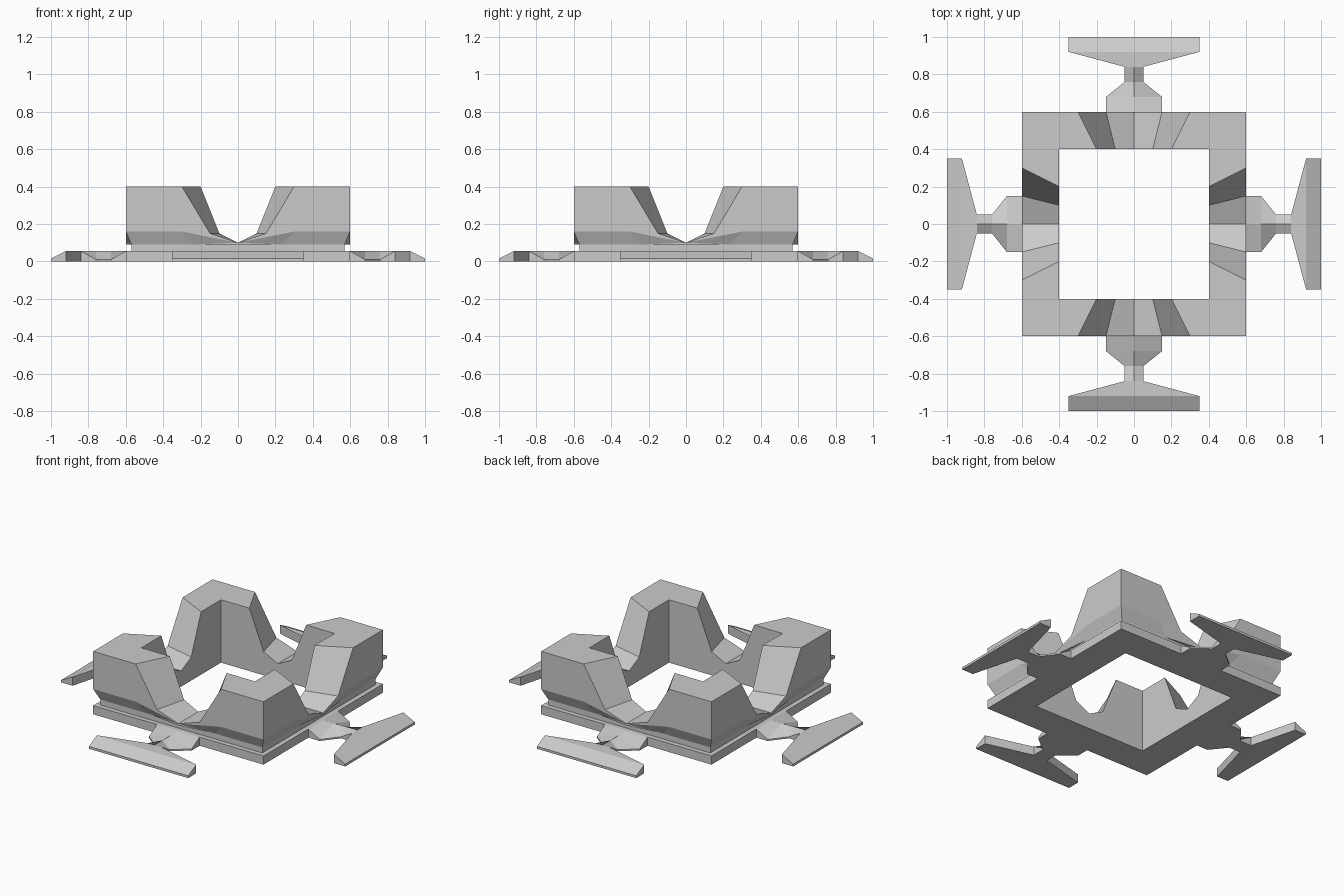
import bpy, bmesh
from math import pi
from mathutils import Matrix, Vector

if "Cube" in bpy.data.objects:
    bpy.data.objects.remove(bpy.data.objects["Cube"])


def symmetric(name, points, faces):
    """Repeat half of one side: mirror it across x, then turn it to four sides."""
    bm = bmesh.new()
    for q in range(4):
        turn = Matrix.Rotation(q * pi / 2, 3, 'Z')
        for s in (1, -1):
            v = {k: bm.verts.new(turn @ Vector((s * p[0], -p[1], p[2])))
                 for k, p in points.items()}
            for f in faces:
                bm.faces.new([v[k] for k in f])
    bmesh.ops.remove_doubles(bm, verts=bm.verts[:], dist=1e-4)
    bmesh.ops.recalc_face_normals(bm, faces=bm.faces[:])
    mesh = bpy.data.meshes.new(name)
    bm.to_mesh(mesh)
    bm.free()
    ob = bpy.data.objects.new(name, mesh)
    bpy.context.collection.objects.link(ob)
    return ob


TOP = 0.055   # height of base plate and feet
NECK = 0.09   # top of the recessed neck

# Square base plate with a recessed neck, swept from a cross-section
profile = [(.4, 0), (.6, 0), (.6, TOP), (.57, TOP), (.57, NECK), (.4, NECK)]
pts, faces = {}, []
n = len(profile)
for i, (r, z) in enumerate(profile):
    pts[i] = (r, r, z)
    pts[i + n] = (0, r, z)
    j = (i + 1) % n
    faces.append((i, j, j + n, i + n))
symmetric("base_frame", pts, faces)

# Corner towers with a dip in the middle of each side
pts = {
    # outer wall
    'A': (.6, .6, .16), 'B': (.6, .6, .4), 'C': (.3, .6, .4),
    'D': (.15, .6, .15), 'E': (0, .6, .1), 'F': (.3, .6, .16),
    # inner wall
    'b': (.4, .4, .4), 'c': (.2, .4, .4), 'd': (.1, .4, .15),
    'e': (0, .4, .1), 'g': (0, .4, NECK), 'h': (.4, .4, NECK),
    # underside
    'P': (.57, .57, NECK), 'Q': (.24, .57, NECK), 'R': (0, .6, NECK),
}
symmetric("corner_towers", pts,
          ["ABCF", "CDF", "DEF", "BbcC", "CcdD", "DdeE",
           "hbcd", "hdeg", "AFQP", "FEQ", "ERQ", "PQRgh"])

# Feet: ridged connector widening into a bevelled bar
outline = [(.15, .6, TOP), (.15, .68, .01), (.05, .76, .01),
           (.05, .84, TOP), (.35, .92, TOP), (.35, 1.0, .015)]
pts, faces = {}, []
for i, (x, y, z) in enumerate(outline):
    pts['e', i] = (x, y, z)
    pts['r', i] = (0, y, z if i == 5 else TOP)
    pts['f', i] = (x, y, 0)
    pts['m', i] = (0, y, 0)
for i in range(5):
    for a, b in ('re', 'ef', 'fm'):
        faces.append(((a, i), (b, i), (b, i + 1), (a, i + 1)))
faces.append((('r', 5), ('e', 5), ('f', 5), ('m', 5)))
symmetric("feet", pts, faces)
